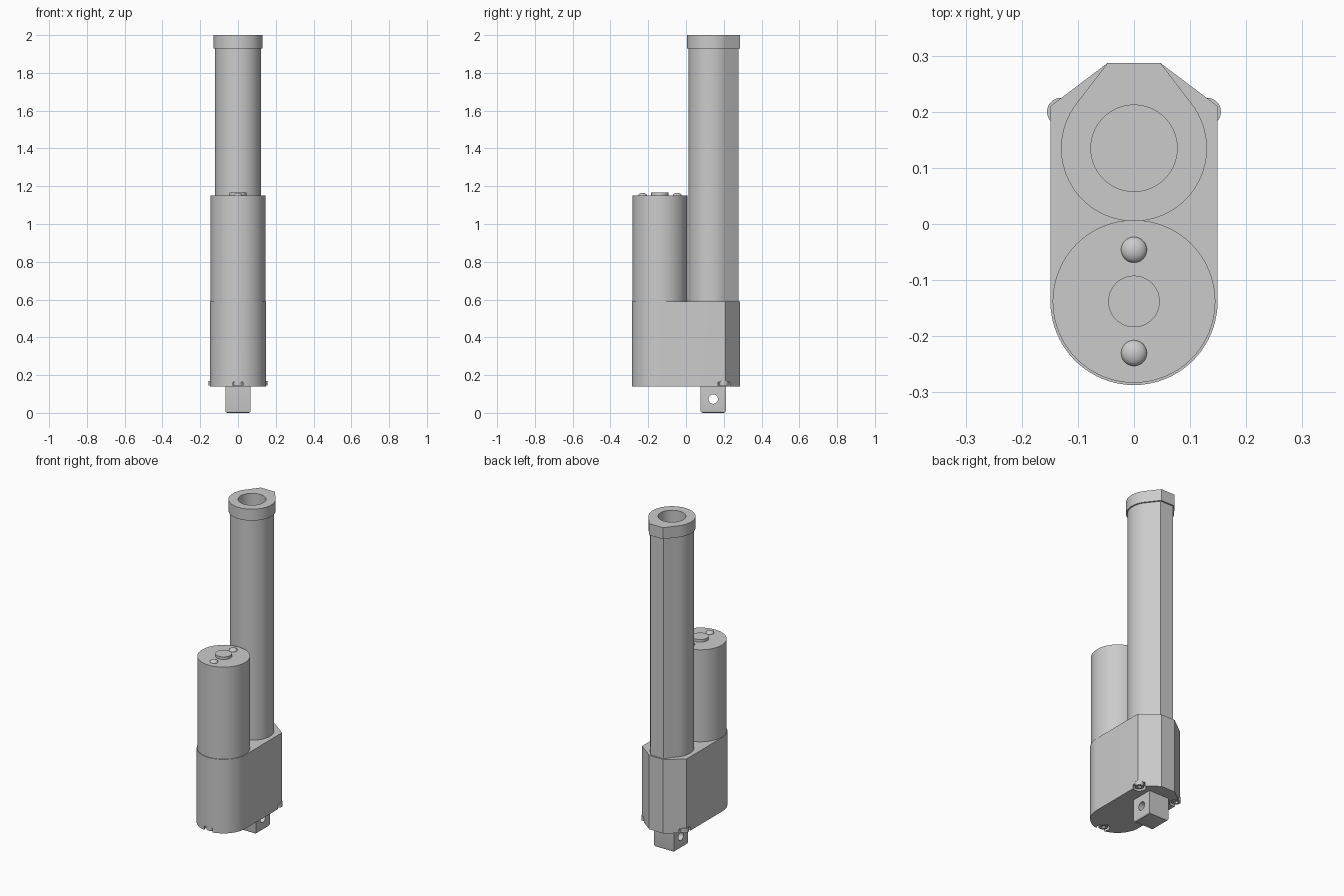
import bpy, bmesh
from math import sin, cos, pi, acos, atan2, hypot, radians

cube = bpy.data.objects.get("Cube")
if cube:
    bpy.data.objects.remove(cube, do_unlink=True)

grey = bpy.data.materials.new("satin grey")
grey.use_nodes = True
colour = (0.6, 0.6, 0.6, 1)
grey.diffuse_color = colour
grey.node_tree.nodes["Principled BSDF"].inputs["Base Color"].default_value = colour

MOTOR_Y, TUBE_Y = -0.138, 0.135
BASE_Z, DECK_Z = 0.14, 0.59


def arc(cy, r, start, end, steps, cx=0):
    """Points on an arc centred on (cx, cy), angles in radians."""
    return [(cx + r * cos(start + (end - start) * i / steps),
             cy + r * sin(start + (end - start) * i / steps)) for i in range(steps + 1)]


def circle(cx, cy, r, steps=64):
    return arc(cy, r, 0, 2 * pi, steps, cx)[:-1]


def prism(name, outline, z0, z1):
    """Extrude a counter-clockwise outline from z0 to z1."""
    bm = bmesh.new()
    low = [bm.verts.new((x, y, z0)) for x, y in outline]
    high = [bm.verts.new((x, y, z1)) for x, y in outline]
    bm.faces.new(low[::-1])
    bm.faces.new(high)
    n = len(outline)
    for i in range(n):
        j = (i + 1) % n
        bm.faces.new((low[i], low[j], high[j], high[i]))
    mesh = bpy.data.meshes.new(name)
    bm.to_mesh(mesh)
    bm.free()
    mesh.materials.append(grey)
    obj = bpy.data.objects.new(name, mesh)
    bpy.context.collection.objects.link(obj)
    return obj


def activate(obj):
    bpy.ops.object.select_all(action='DESELECT')
    obj.select_set(True)
    bpy.context.view_layer.objects.active = obj


def cut(obj, cutter):
    cutter.hide_render = True
    activate(obj)
    mod = obj.modifiers.new("cut", 'BOOLEAN')
    mod.operation, mod.solver, mod.object = 'DIFFERENCE', 'EXACT', cutter
    bpy.ops.object.modifier_apply(modifier=mod.name)
    bpy.data.objects.remove(cutter, do_unlink=True)


def smooth(obj):
    activate(obj)
    bpy.ops.object.shade_smooth_by_angle(angle=radians(25))


def keeled_outline(r, flat_y, half):
    """Circle whose back runs along tangents to a narrow flat."""
    px, py = half, flat_y - TUBE_Y
    a = atan2(py, px) - acos(r / hypot(px, py))
    return [(half, flat_y), (-half, flat_y)] + arc(TUBE_Y, r, pi - a, 2 * pi + a, 56)


# Gearbox housing: round at the front, chamfered at the back
housing = prism("gearbox_housing", arc(MOTOR_Y, 0.149, pi, 2 * pi, 40)
                + [(0.149, 0.21), (0.047, 0.287), (-0.047, 0.287), (-0.149, 0.21)],
                BASE_Z, DECK_Z)

# Screws sunk in pockets that break through the bottom edge
for label, x, y in (("front", 0, -0.26), ("back_left", 0.13, 0.2), ("back_right", -0.13, 0.2)):
    cut(housing, prism("pocket_cutter", circle(x, y, 0.036, 40), BASE_Z - 0.05, BASE_Z + 0.024))
    screw = prism(label + "_screw", circle(x, y, 0.025, 32), BASE_Z + 0.004, BASE_Z + 0.03)
    cut(screw, prism("socket_cutter", circle(x, y, 0.013, 6), BASE_Z - 0.02, BASE_Z + 0.018))
    smooth(screw)
smooth(housing)

# Motor can with bearing boss and two domed rivets
smooth(prism("motor_can", circle(0, MOTOR_Y, 0.145), DECK_Z - 0.01, 1.15))
smooth(prism("bearing_boss", circle(0, MOTOR_Y, 0.046, 48), 1.14, 1.166))
for label, side in (("front", -1), ("back", 1)):
    bpy.ops.mesh.primitive_uv_sphere_add(segments=32, ring_count=16, radius=0.023,
                                         location=(0, MOTOR_Y + side * 0.092, 1.15))
    rivet = bpy.context.object
    rivet.name = label + "_rivet"
    rivet.scale.z = 0.65
    rivet.data.materials.append(grey)
    smooth(rivet)

# Long tube and its end cap, bored out from the top
tube = prism("outer_tube", keeled_outline(0.122, 0.278, 0.044), DECK_Z - 0.01, 1.94)
cap = prism("tube_end_cap", keeled_outline(0.13, 0.287, 0.047), 1.93, 2.0)
for part in (tube, cap):
    cut(part, prism("bore_cutter", circle(0, TUBE_Y, 0.077), 1.0, 2.1))
    smooth(part)

# Mounting lug with a cross hole
w, y0, y1 = 0.067, 0.077, 0.211
lug = prism("mounting_lug", [(-w, y0), (w, y0), (w, y1), (-w, y1)], 0, BASE_Z + 0.01)
bm = bmesh.new()
bm.from_mesh(lug.data)
edges = [e for e in bm.edges if all(v.co.z < 0.01 for v in e.verts)]
bmesh.ops.bevel(bm, geom=edges, offset=0.012, segments=3, profile=0.5, affect='EDGES')
bm.to_mesh(lug.data)
bm.free()
bpy.ops.mesh.primitive_cylinder_add(vertices=40, radius=0.025, depth=0.4,
                                    location=(0, (y0 + y1) / 2, 0.073), rotation=(0, pi / 2, 0))
cut(lug, bpy.context.object)
smooth(lug)
